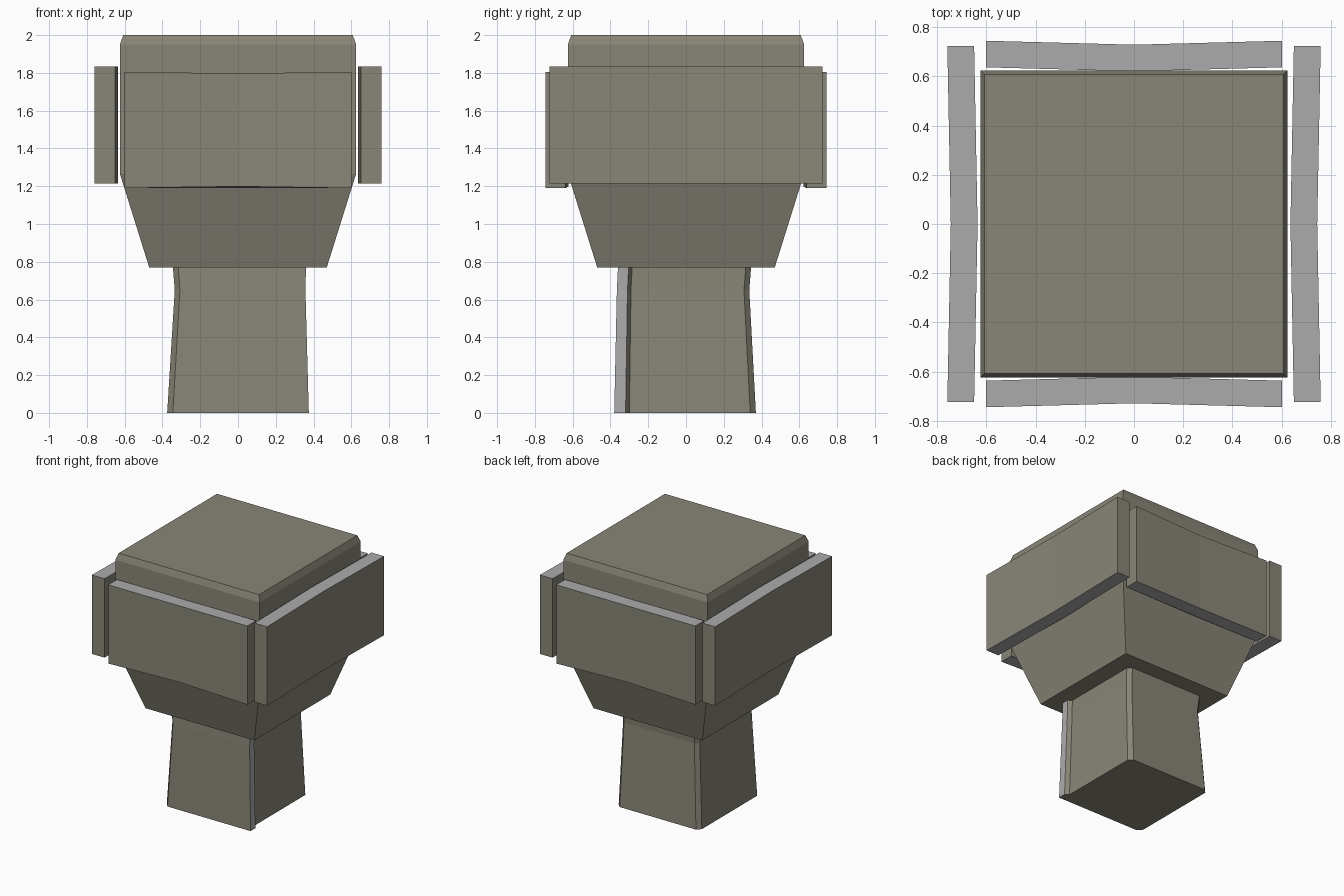
import bpy, bmesh

if "Cube" in bpy.data.objects:
    bpy.data.objects.remove(bpy.data.objects["Cube"])


def material(name, rgb):
    m = bpy.data.materials.new(name)
    m.diffuse_color = (*rgb, 1.0)
    m.use_nodes = True
    m.node_tree.nodes["Principled BSDF"].inputs["Base Color"].default_value = m.diffuse_color
    return m


stone = material("olive stone", (0.25, 0.238, 0.186))
grey = material("light grey", (0.41, 0.41, 0.41))


def loft(name, rings, is_grey=None):
    """Skin stacked closed rings, cap both ends, colour faces by a rule."""
    bm = bmesh.new()
    loops = [[bm.verts.new(p) for p in ring] for ring in rings]
    n = len(loops[0])
    for a, b in zip(loops, loops[1:]):
        for i in range(n):
            j = (i + 1) % n
            bm.faces.new((a[i], a[j], b[j], b[i]))
    bm.faces.new(loops[0][::-1])
    bm.faces.new(loops[-1])
    bmesh.ops.recalc_face_normals(bm, faces=bm.faces)
    bm.normal_update()
    if is_grey:
        for f in bm.faces:
            f.material_index = int(is_grey(f))
    mesh = bpy.data.meshes.new(name)
    bm.to_mesh(mesh)
    bm.free()
    mesh.materials.append(stone)
    mesh.materials.append(grey)
    ob = bpy.data.objects.new(name, mesh)
    bpy.context.collection.objects.link(ob)
    return ob


# Head: tapered block with a small bevel round the top
loft("head", [[(-r, -r, z), (r, -r, z), (r, r, z), (-r, r, z)]
              for z, r in ((0.77, 0.47), (1.265, 0.625), (1.95, 0.625), (2.0, 0.608))])

# Stem: three chamfered corners, and a grey-edged lip at the front right
section = [(-0.345, -0.38), (0.375, -0.38), (0.375, -0.32), (0.345, -0.30),
           (0.345, 0.34), (0.315, 0.37), (-0.345, 0.37), (-0.375, 0.34),
           (-0.375, -0.345)]
levels = [(0.0, -0.375, 0.375, -0.38, 0.37),
          (0.65, -0.335, 0.357, -0.366, 0.335),
          (0.775, -0.345, 0.36, -0.36, 0.345)]
rings = [[(x0 + (x + 0.375) / 0.75 * (x1 - x0),
           y0 + (y + 0.38) / 0.75 * (y1 - y0), z) for x, y in section]
         for z, x0, x1, y0, y1 in levels]
loft("stem", rings,
     lambda f: f.normal.x > 0.9 and f.calc_center_median().y < -0.25)


# Side panels: slabs bent inward at the middle, with grey top and bottom
def panel(name, half, inner, outer, dip, z0, z1, sag, place):
    plan = [(-half, inner, 0), (0, inner - dip, sag), (half, inner, 0),
            (half, outer, 0), (0, outer - dip, sag), (-half, outer, 0)]
    loft(name,
         [[(*place(u, v), z0 + s) for u, v, s in plan],
          [(*place(u, v), z1 - s) for u, v, s in plan]],
         lambda f: abs(f.normal.z) > 0.9)


for name, s in (("left_panel", -1), ("right_panel", 1)):
    panel(name, 0.723, 0.65, 0.759, 0.014, 1.215, 1.833, 0.0,
          lambda u, v: (s * v, u))
for name, s in (("front_panel", -1), ("back_panel", 1)):
    panel(name, 0.602, 0.637, 0.745, 0.016, 1.19, 1.806, 0.009,
          lambda u, v: (u, s * v))
